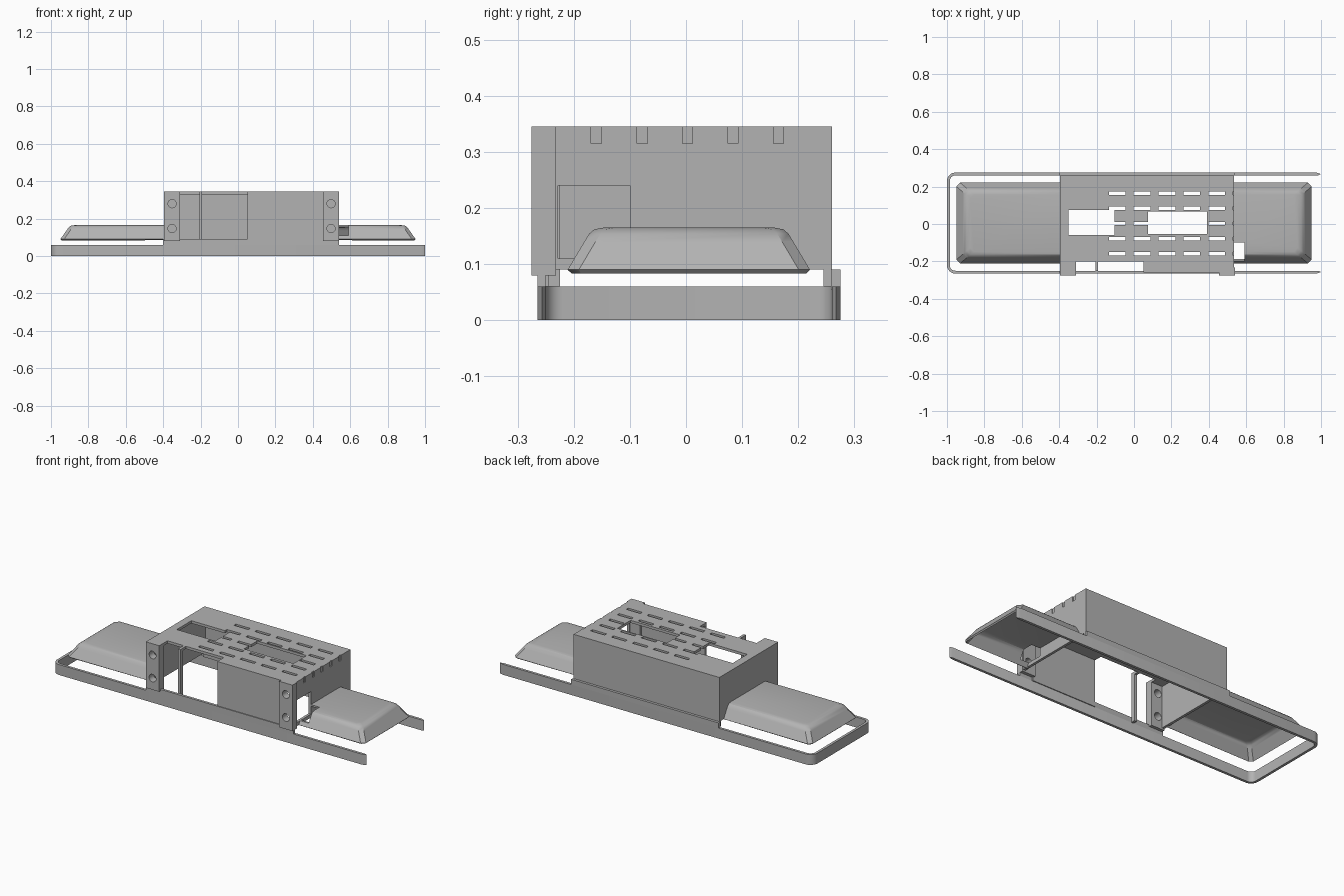
import bpy, bmesh, math
from mathutils import Matrix

old = bpy.data.objects.get("Cube")
if old:
    bpy.data.objects.remove(old, do_unlink=True)

grey = bpy.data.materials.new("plain grey")
grey.use_nodes = True
GREY = (0.45, 0.45, 0.45, 1)
grey.diffuse_color = GREY
grey.node_tree.nodes["Principled BSDF"].inputs["Base Color"].default_value = GREY


def finish(name, bm, recalc=True):
    if recalc:
        bmesh.ops.recalc_face_normals(bm, faces=bm.faces)
    mesh = bpy.data.meshes.new(name)
    bm.to_mesh(mesh)
    bm.free()
    mesh.materials.append(grey)
    obj = bpy.data.objects.new(name, mesh)
    bpy.context.scene.collection.objects.link(obj)
    return obj


def add_box(bm, x, y, z):
    size = [b - a for a, b in (x, y, z)]
    mid = [(a + b) / 2 for a, b in (x, y, z)]
    bmesh.ops.create_cube(bm, size=1, matrix=Matrix.Translation(mid) @ Matrix.Diagonal((*size, 1)))


def box(name, x, y, z):
    bm = bmesh.new()
    add_box(bm, x, y, z)
    return finish(name, bm)


def prism(name, outline, z0, z1):
    bm = bmesh.new()
    face = bm.faces.new([bm.verts.new((x, y, z0)) for x, y in outline])
    top = bmesh.ops.extrude_face_region(bm, geom=[face])["geom"]
    bmesh.ops.translate(bm, vec=(0, 0, z1 - z0), verts=[v for v in top if isinstance(v, bmesh.types.BMVert)])
    return finish(name, bm)


def cut(obj, cutter):
    """Subtract the cutter, bake the result and drop the cutter."""
    cutter.hide_render = True
    mod = obj.modifiers.new("cut", 'BOOLEAN')
    mod.operation, mod.solver, mod.use_self = 'DIFFERENCE', 'EXACT', True
    mod.object = cutter
    bake(obj)
    return cutter


def bake(obj):
    deps = bpy.context.evaluated_depsgraph_get()
    mesh = bpy.data.meshes.new_from_object(obj.evaluated_get(deps))
    obj.modifiers.clear()
    obj.data = mesh


def smooth(obj):
    bpy.ops.object.select_all(action='DESELECT')
    obj.select_set(True)
    bpy.context.view_layer.objects.active = obj
    bpy.ops.object.shade_smooth_by_angle(angle=math.radians(30))


L, R = -0.395, 0.535      # housing ends
FRONT, BACK = -0.26, 0.26
TOP, T = 0.345, 0.015     # housing height and wall thickness
CY = 0.005                # middle of the base rail


# Base rail: a U with rounded corners, open at the +x end
def rail_side(inset, tip):
    h, r = 0.27 - inset, 0.045 - inset
    half = [(-0.955 - r * math.sin(a), h - r + r * math.cos(a))
            for a in (i * math.pi / 12 for i in range(7))]
    half = tip + half
    return [(x, y + CY) for x, y in half] + [(x, CY - y) for x, y in reversed(half)]


outer = rail_side(0, [(1, 0.262), (0.975, 0.27)])
inner = rail_side(T, [(0.985, 0.255)])
smooth(prism("base_rail", outer + inner[::-1], 0, 0.06))

# Strips joining the rail to the housing
box("front_joining_strip", (-0.4, 0.54), (-0.265, -0.25), (0.055, 0.09))
box("back_joining_strip", (-0.4, 0.54), (0.258, 0.275), (0.055, 0.09))

# Housing roof, cut back above the front opening
roof = prism("roof", [(L, BACK), (R, BACK), (R, FRONT), (0.05, FRONT), (0.05, -0.2),
                      (-0.31, -0.2), (-0.31, -0.24), (L, -0.24)], TOP - T, TOP)

# Housing walls
box("back_wall", (L, R), (BACK - T, BACK), (0.06, TOP - T))
box("front_wall", (0.05, 0.46), (FRONT, FRONT + T), (0.06, TOP - T))
left_wall = box("left_wall", (R - T, R), (-0.235, BACK - T), (0.09, TOP))
box("right_wall", (L, L + T), (-0.235, BACK - T), (0.09, TOP - T))

# Vent slots and the two roof windows
bm = bmesh.new()
for y in (-0.16, -0.078, 0.003, 0.084, 0.165):
    for i in range(6):
        x = -0.09 + i * 0.133
        add_box(bm, (x - 0.045, x + 0.045), (y - 0.009, y + 0.009), (0.315, 0.37))
add_box(bm, (-0.35, -0.105), (-0.058, 0.075), (0.31, 0.38))
add_box(bm, (0.075, 0.39), (-0.053, 0.067), (0.31, 0.38))
vents = finish("vent_cutter", bm)
for part in (roof, left_wall):
    cut(part, vents)
bpy.data.objects.remove(vents, do_unlink=True)

# Slim post in the front opening, tied to the roof
box("opening_post", (-0.207, -0.192), (-0.25, -0.225), (0.06, TOP))
box("opening_post_tie", (-0.207, -0.192), (-0.225, -0.2), (TOP - T, TOP))

# Mounting pads with screw holes
for name, x0 in (("right_mounting_pad", -0.395), ("left_mounting_pad", 0.455)):
    pad = box(name, (x0, x0 + 0.085), (-0.275, -0.232), (0.08, TOP))
    bm = bmesh.new()
    for z in (0.147, 0.28):
        bmesh.ops.create_cone(bm, cap_ends=True, segments=24, radius1=0.022, radius2=0.022, depth=0.2,
                              matrix=Matrix.Translation((x0 + 0.0425, -0.25, z)) @ Matrix.Rotation(math.pi / 2, 4, 'X'))
    holes = finish("hole_cutter", bm)
    cut(pad, holes)
    bpy.data.objects.remove(holes, do_unlink=True)
    smooth(pad)


# Hollow trays with sloping sides, open below and towards the housing
def tray(name, side, x_wall, x_end):
    bm = bmesh.new()
    rings = []
    for inset, z in ((0, 0.09), (0.035, 0.14), (0.045, 0.154), (0.056, 0.162), (0.075, 0.165)):
        h, e, c = 0.216 - inset * 0.85, x_end - inset, 0.02
        pts = [(x_wall, -h), (e - c, -h), (e, c - h), (e, h - c), (e - c, h), (x_wall, h)]
        rings.append([bm.verts.new((side * x, y + CY, z)) for x, y in pts])
    for low, high in zip(rings, rings[1:]):
        for i in range(len(low) - 1):
            bm.faces.new((low[i], low[i + 1], high[i + 1], high[i]))
    bm.faces.new(rings[-1])
    if side < 0:
        bmesh.ops.reverse_faces(bm, faces=bm.faces)
    obj = finish(name, bm, recalc=False)
    shell = obj.modifiers.new("shell", 'SOLIDIFY')
    shell.thickness, shell.offset = 0.01, -1
    bake(obj)
    return obj


left_tray = tray("left_tray", 1, R - 0.005, 0.95)
right_tray = tray("right_tray", -1, -L - 0.005, 0.95)

# Cable opening through the left wall and tray corner
port = box("port_cutter", (0.5, 0.59), (-0.228, -0.1), (0.11, 0.24))
for part in (left_wall, left_tray):
    cut(part, port)
bpy.data.objects.remove(port, do_unlink=True)
smooth(left_tray)
smooth(right_tray)
